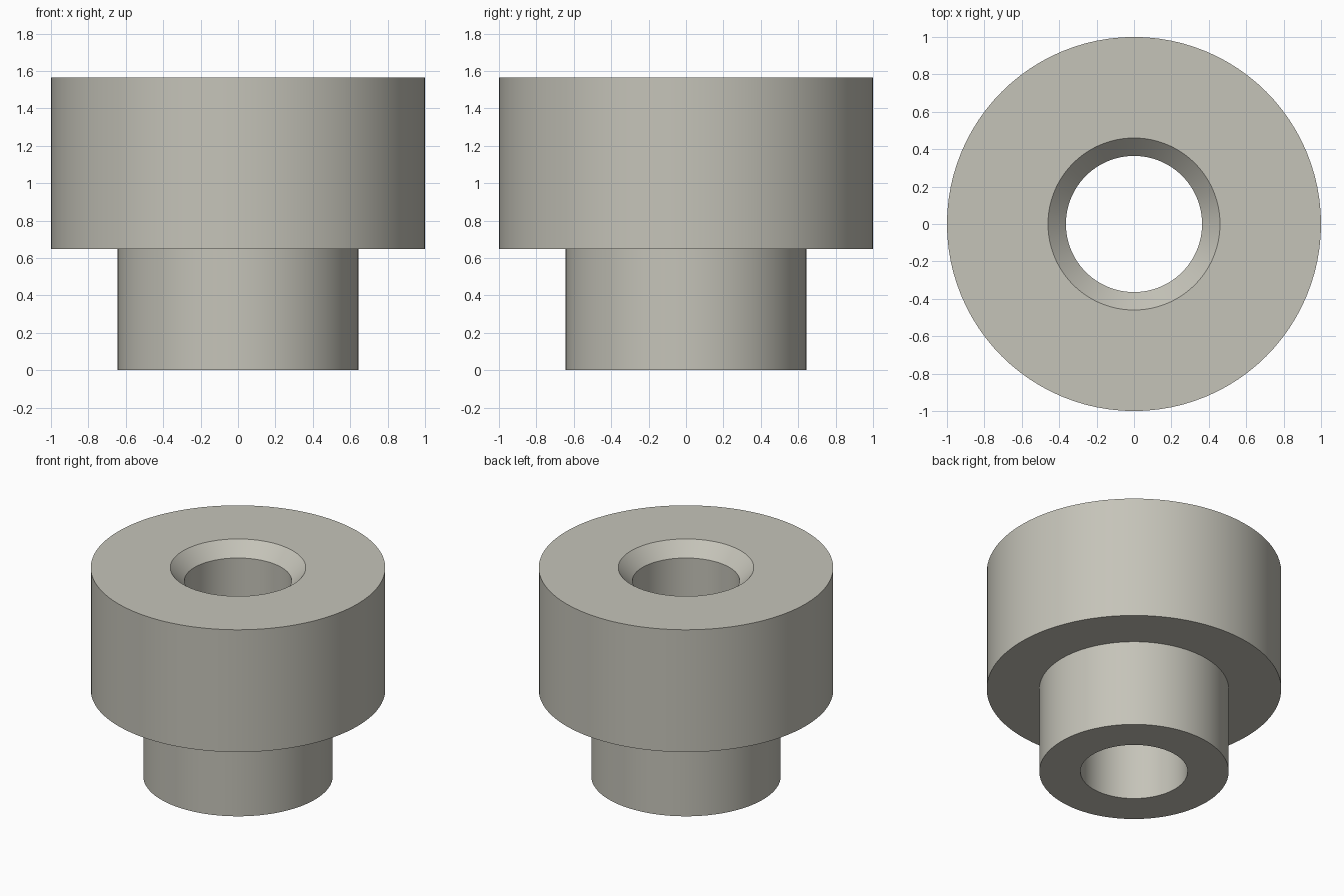
import bpy, bmesh, math
from mathutils import Vector

cube = bpy.data.objects.get("Cube")
if cube:
    bpy.data.objects.remove(cube, do_unlink=True)

SEGMENTS = 96

# Pale warm grey
COLOUR = (0.56, 0.55, 0.485, 1.0)
grey = bpy.data.materials.new("warm_grey")
grey.use_nodes = True
grey.diffuse_color = COLOUR
grey.node_tree.nodes["Principled BSDF"].inputs["Base Color"].default_value = COLOUR

# Closed cross-section as (radius, height): stem, shoulder, wide head, chamfered bore
PROFILE = [
    (0.364, 0.0), (0.643, 0.0), (0.643, 0.648), (1.0, 0.648),
    (1.0, 1.564), (0.46, 1.564), (0.364, 1.466),
]

# Spin the cross-section into a solid of revolution
bm = bmesh.new()
verts = [bm.verts.new((r, 0, z)) for r, z in PROFILE]
edges = [bm.edges.new((v, verts[(i + 1) % len(verts)])) for i, v in enumerate(verts)]
bmesh.ops.spin(bm, geom=verts + edges, cent=Vector(), axis=(0, 0, 1),
               angle=math.tau, steps=SEGMENTS, use_merge=True)
bmesh.ops.remove_doubles(bm, verts=bm.verts, dist=1e-4)
bmesh.ops.recalc_face_normals(bm, faces=bm.faces)
mesh = bpy.data.meshes.new("stepped_bushing")
bm.to_mesh(mesh)
bm.free()
mesh.materials.append(grey)

bushing = bpy.data.objects.new("stepped_bushing", mesh)
bpy.context.collection.objects.link(bushing)

# Smooth round walls with crisp rims
bpy.ops.object.select_all(action='DESELECT')
bushing.select_set(True)
bpy.context.view_layer.objects.active = bushing
bpy.ops.object.shade_smooth_by_angle(angle=math.radians(30))
